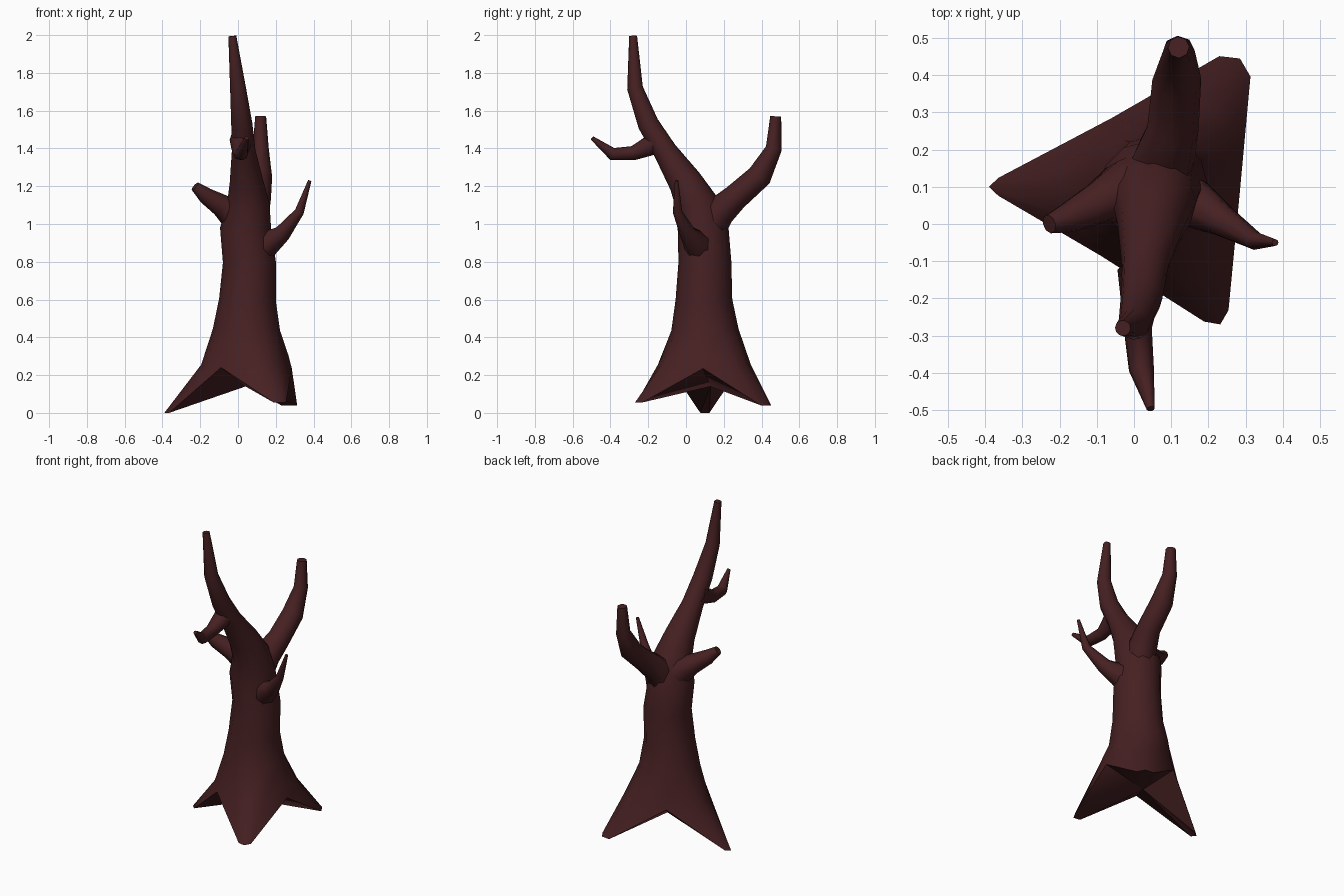
import bpy, bmesh, math
from mathutils import Vector

if "Cube" in bpy.data.objects:
    bpy.data.objects.remove(bpy.data.objects["Cube"])

bark = bpy.data.materials.new("bark")
bark.diffuse_color = (0.062, 0.0145, 0.016, 1)
bark.use_nodes = True
bark.node_tree.nodes["Principled BSDF"].inputs["Base Color"].default_value = bark.diffuse_color


def path_rings(path, sides):
    """Rings square to a path of (x, y, z, radius), carried along without twist."""
    pts = [Vector(p[:3]) for p in path]
    rings, prev, u = [], Vector((0, 0, 1)), Vector((1, 0, 0))
    for i, p in enumerate(pts):
        t = Vector((0, 0, 0))
        if i > 0:
            t += (p - pts[i - 1]).normalized()
        if i < len(pts) - 1:
            t += (pts[i + 1] - p).normalized()
        t.normalize()
        u = prev.rotation_difference(t) @ u
        v = t.cross(u)
        prev = t
        angles = [2 * math.pi * k / sides for k in range(sides)]
        rings.append([p + path[i][3] * (math.cos(a) * u + math.sin(a) * v) for a in angles])
    return rings


def loft(name, rings, under=None):
    """Skin the rings and close the far end; 'under' fans the first ring to a point."""
    bm = bmesh.new()
    vr = [[bm.verts.new(c) for c in r] for r in rings]
    n = len(rings[0])
    for a, b in zip(vr, vr[1:]):
        for k in range(n):
            j = (k + 1) % n
            bm.faces.new((a[k], a[j], b[j], b[k]))
    bm.faces.new(vr[-1])
    if under:
        c = bm.verts.new(under)
        for k in range(n):
            bm.faces.new((vr[0][(k + 1) % n], vr[0][k], c))
    me = bpy.data.meshes.new(name)
    bm.to_mesh(me)
    bm.free()
    me.materials.append(bark)
    ob = bpy.data.objects.new(name, me)
    bpy.context.collection.objects.link(ob)
    bpy.ops.object.select_all(action='DESELECT')
    ob.select_set(True)
    bpy.context.view_layer.objects.active = ob
    bpy.ops.object.shade_smooth_by_angle(angle=math.radians(50))
    return ob


# Root skirt: three root tips (x, y, z, half width) with raised arches between them
hub = Vector((0.06, 0.10, 0))
tips = {2: (0.285, 0.445, 0.04, 0.05), 6: (-0.39, 0.10, 0.0, 0.024), 10: (0.232, -0.27, 0.055, 0.036)}
arches = {0: (0.285, 0.09, 0.235), 4: (-0.06, 0.285, 0.24), 8: (-0.09, -0.085, 0.24)}
foot, knee = [None] * 12, [None] * 12
for k, (x, y, z, w) in tips.items():
    tip = Vector((x, y, z))
    out = tip - hub
    out.z = 0
    out.normalize()
    side = Vector((-out.y, out.x, 0))
    for s in (-1, 0, 1):
        foot[k + s] = tip + side * w * s - out * 0.025 * abs(s)
        knee[k + s] = hub + out * (0.255 - 0.02 * abs(s)) + side * 0.085 * s + Vector((0, 0, 0.255))
for k, arch in arches.items():
    foot[k] = Vector(arch)
    d = Vector((arch[0], arch[1], 0)) - hub
    knee[k] = hub + d * 0.92 + Vector((0, 0, arch[2] + 0.07))

# Trunk running up into the tall front limb, with a shallow hollow underneath
trunk_path = [
    (0.045, 0.10, 0.44, 0.178), (0.05, 0.095, 0.60, 0.150), (0.06, 0.10, 0.80, 0.140),
    (0.04, 0.09, 0.98, 0.135), (0.055, 0.055, 1.11, 0.112), (0.045, -0.005, 1.225, 0.089),
    (0.03, -0.11, 1.385, 0.063), (0.02, -0.20, 1.53, 0.056), (0.0, -0.27, 1.72, 0.042),
    (-0.03, -0.28, 1.995, 0.021)]
loft("trunk", [foot, knee] + path_rings(trunk_path, 12), under=(0.04, 0.13, 0.14))

# Branches, flared where they leave the trunk
branches = {
    "back_branch": [(0.06, 0.11, 0.95, 0.09), (0.08, 0.175, 1.065, 0.085), (0.105, 0.26, 1.14, 0.07),
                    (0.115, 0.39, 1.255, 0.066), (0.12, 0.465, 1.40, 0.043), (0.12, 0.475, 1.57, 0.029)],
    "left_branch": [(0.03, 0.10, 1.0, 0.10), (-0.03, 0.09, 1.06, 0.082), (-0.09, 0.06, 1.10, 0.06),
                    (-0.17, 0.02, 1.15, 0.044), (-0.228, 0.0, 1.20, 0.026)],
    "right_branch": [(0.09, 0.08, 0.85, 0.09), (0.16, 0.055, 0.90, 0.07), (0.235, 0.01, 0.95, 0.045),
                     (0.325, -0.045, 1.065, 0.025), (0.38, -0.05, 1.23, 0.009)],
    "front_twig": [(0.02, -0.13, 1.45, 0.065), (0.015, -0.20, 1.41, 0.052), (0.01, -0.28, 1.375, 0.038),
                   (0.02, -0.39, 1.37, 0.034), (0.045, -0.497, 1.455, 0.011)],
}
for name, path in branches.items():
    loft(name, path_rings(path, 8))
